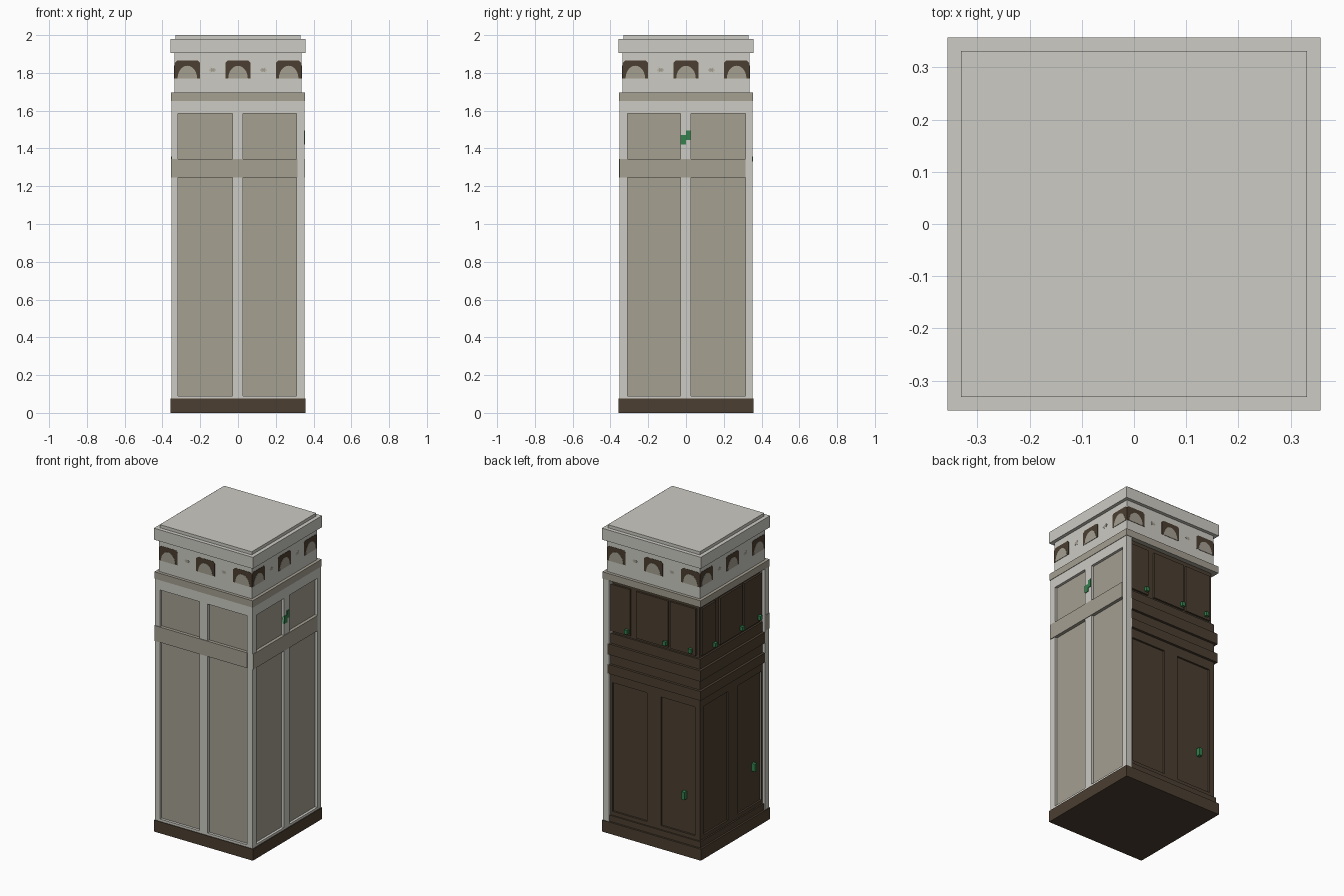
import bpy
import bmesh
from math import cos, sin, pi
from mathutils import Matrix, Vector

if "Cube" in bpy.data.objects:
    bpy.data.objects.remove(bpy.data.objects["Cube"], do_unlink=True)


def srgb(c):
    return tuple(((v + 0.055) / 1.055) ** 2.4 for v in c) + (1.0,)


def material(name, *rgb):
    m = bpy.data.materials.new(name)
    m.use_nodes = True
    m.diffuse_color = srgb(rgb)
    bsdf = m.node_tree.nodes["Principled BSDF"]
    bsdf.inputs["Base Color"].default_value = srgb(rgb)
    bsdf.inputs["Roughness"].default_value = 0.9
    return m


LIGHT = material("pale stone", 0.8, 0.795, 0.765)
TAN = material("tan stone", 0.645, 0.625, 0.57)
BROWN = material("dark brown wood", 0.295, 0.245, 0.19)
GREEN = material("green handle", 0.2, 0.5, 0.3)

FRONT, LEFT, BACK, RIGHT = range(4)  # quarter turns about z
SIDES = ("front", "left", "back", "right")


def prism(name, outline, inner, outer, mat, side=FRONT):
    """Extrude an outline (u across, z up) from inner to outer distance on one side."""
    bm = bmesh.new()
    verts = [bm.verts.new((u, -outer, z)) for u, z in outline]
    face = bm.faces.new(verts)
    ext = bmesh.ops.extrude_face_region(bm, geom=[face])
    moved = [g for g in ext["geom"] if isinstance(g, bmesh.types.BMVert)]
    bmesh.ops.translate(bm, verts=moved, vec=Vector((0, outer - inner, 0)))
    bmesh.ops.recalc_face_normals(bm, faces=bm.faces)
    bmesh.ops.transform(bm, matrix=Matrix.Rotation(side * pi / 2, 4, 'Z'), verts=bm.verts)
    me = bpy.data.meshes.new(name)
    bm.to_mesh(me)
    bm.free()
    me.materials.append(mat)
    ob = bpy.data.objects.new(name, me)
    bpy.context.scene.collection.objects.link(ob)
    return ob


def slab(name, u0, u1, z0, z1, inner, outer, mat, side=FRONT):
    return prism(name, [(u0, z0), (u1, z0), (u1, z1), (u0, z1)], inner, outer, mat, side)


def block(name, half, z0, z1, mat):
    return slab(name, -half, half, z0, z1, -half, half, mat)


def frame(name, edges, z0, z1, rails, inner, outer, mat, side):
    """Vertical stiles (pairs of u) joined by horizontal rails (pairs of z)."""
    for i, (a, b) in enumerate(edges):
        slab(f"{name}_stile_{i + 1}", a, b, z0, z1, inner, outer, mat, side)
    for i, (a, b) in enumerate(rails):
        slab(f"{name}_rail_{i + 1}", edges[0][0], edges[-1][1], a, b, inner, outer, mat, side)


# Stacked blocks: plinth, core, cornice, frieze and cap
block("plinth", 0.357, 0, 0.075, BROWN)
block("wood_core", 0.324, 0.075, 1.65, BROWN)
block("cornice", 0.355, 1.65, 1.695, TAN)
block("frieze", 0.335, 1.695, 1.905, LIGHT)
block("cap", 0.357, 1.905, 1.98, LIGHT)
block("cap_top", 0.332, 1.98, 2.0, LIGHT)

# Stone panelled walls; the left band tucks in behind the front corner post
for side, band_start in ((FRONT, -0.355), (LEFT, -0.351)):
    s = SIDES[side]
    slab(f"{s}_panels", -0.33, 0.33, 0.075, 1.65, 0.3, 0.335, TAN, side)
    frame(f"{s}_wall", [(-0.352, -0.317), (-0.03, 0.027), (0.315, 0.352)],
          0.075, 1.65, [(0.075, 0.09), (1.585, 1.65)], 0.31, 0.352, LIGHT, side)
    slab(f"{s}_band", band_start, 0.314, 1.245, 1.345, 0.32, 0.356, TAN, side)

# Small green latch on the left wall
slab("latch_lower", -0.03, 0.0, 1.42, 1.47, 0.34, 0.356, GREEN, LEFT)
slab("latch_upper", 0.0, 0.025, 1.445, 1.495, 0.34, 0.356, GREEN, LEFT)

# Wooden cupboard walls, meeting each other at one free corner
for side in (BACK, RIGHT):
    s = SIDES[side]

    def span(depth):
        return (-0.32, depth) if side == BACK else (-depth, 0.32)

    lo, hi = span(0.336)
    frame(f"{s}_lower_doors", [(lo, -0.295), (-0.047, 0.055), (0.3, hi)],
          0.075, 1.04, [(0.075, 0.14), (0.98, 1.04)], 0.3, 0.336, BROWN, side)
    slab(f"{s}_skirting", *span(0.345), 0.075, 0.115, 0.3, 0.345, BROWN, side)
    for z0, z1 in ((1.04, 1.1), (1.165, 1.235)):
        slab(f"{s}_moulding", *span(0.352), z0, z1, 0.3, 0.352, BROWN, side)
    slab(f"{s}_moulding_back", *span(0.336), 1.1, 1.3, 0.3, 0.336, BROWN, side)
    for u0, u1 in ((-0.31, -0.17), (-0.125, 0.105), (0.12, 0.305)):
        slab(f"{s}_upper_door", u0, u1, 1.315, 1.62, 0.3, 0.336, BROWN, side)
    for u in (-0.188, 0.09, 0.273):
        slab(f"{s}_upper_handle", u - 0.011, u + 0.011, 1.33, 1.357, 0.32, 0.354, GREEN, side)
    slab(f"{s}_lower_handle", 0.212, 0.234, 0.36, 0.41, 0.32, 0.35, GREEN, side)

# Frieze niches, arches and rosettes on every side
for side in range(4):
    s = SIDES[side]
    for c in (-0.268, 0, 0.268):
        w, z0, z1, cut = 0.067, 1.77, 1.865, 0.012
        prism(f"{s}_niche", [(c - w, z0), (c + w, z0), (c + w, z1 - cut), (c + w - cut, z1),
                             (c - w + cut, z1), (c - w, z1 - cut)], 0.33, 0.3365, BROWN, side)
        arc = [(c + 0.052 * cos(pi * i / 12), z0 + 0.068 * sin(pi * i / 12)) for i in range(13)]
        prism(f"{s}_niche_arch", arc, 0.33, 0.338, TAN, side)
    for c in (-0.134, 0.134):
        star = [(c + (0.022 if i % 2 == 0 else 0.011) * cos(pi * i / 6),
                 1.815 + (0.015 if i % 2 == 0 else 0.007) * sin(pi * i / 6)) for i in range(12)]
        prism(f"{s}_rosette", star, 0.33, 0.336, TAN, side)
